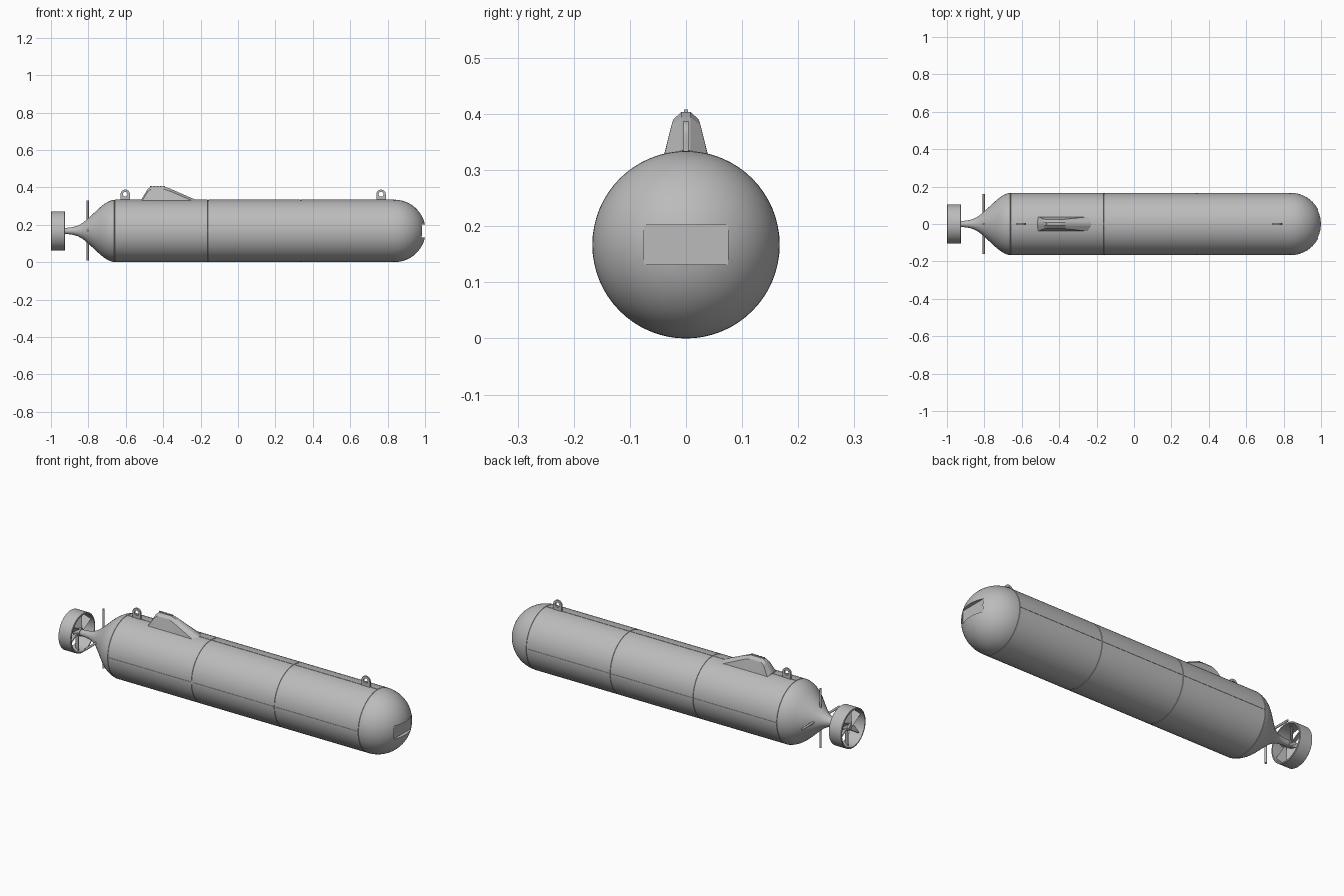
import bpy, bmesh, math
from mathutils import Vector, Matrix

cube = bpy.data.objects.get("Cube")
if cube:
    bpy.data.objects.remove(cube, do_unlink=True)

R, ZC, NOSE, TAIL = 0.167, 0.167, 0.836, -0.66

grey = bpy.data.materials.new("hull_grey")
grey.use_nodes = True
grey.diffuse_color = (0.5, 0.5, 0.5, 1)
grey.node_tree.nodes["Principled BSDF"].inputs["Base Color"].default_value = (0.5, 0.5, 0.5, 1)


def finish(bm, name):
    bmesh.ops.recalc_face_normals(bm, faces=bm.faces)
    mesh = bpy.data.meshes.new(name)
    bm.to_mesh(mesh)
    bm.free()
    obj = bpy.data.objects.new(name, mesh)
    bpy.context.collection.objects.link(obj)
    mesh.materials.append(grey)
    return obj


def smooth(obj, angle=30):
    bpy.ops.object.select_all(action='DESELECT')
    obj.select_set(True)
    bpy.context.view_layer.objects.active = obj
    bpy.ops.object.shade_smooth_by_angle(angle=math.radians(angle))


def revolve(name, profile, closed=False, steps=64):
    """Spin (x, radius) points round the hull axis."""
    bm = bmesh.new()
    verts = [bm.verts.new((x, 0, ZC + r)) for x, r in profile]
    pairs = list(zip(verts, verts[1:]))
    if closed:
        pairs.append((verts[-1], verts[0]))
    edges = [bm.edges.new(p) for p in pairs]
    bmesh.ops.spin(bm, geom=verts + edges, cent=(0, 0, ZC), axis=(1, 0, 0),
                   angle=math.tau, steps=steps)
    bmesh.ops.remove_doubles(bm, verts=bm.verts, dist=1e-5)
    return finish(bm, name)


def box(name, center, size, rot=None):
    bm = bmesh.new()
    bmesh.ops.create_cube(bm, size=1)
    bmesh.ops.scale(bm, vec=size, verts=bm.verts)
    bmesh.ops.transform(bm, matrix=Matrix.Translation(center) @ (rot or Matrix()), verts=bm.verts)
    return finish(bm, name)


def cut(obj, cutter):
    cutter.hide_render = True
    mod = obj.modifiers.new("cut", 'BOOLEAN')
    mod.operation, mod.solver, mod.object = 'DIFFERENCE', 'EXACT', cutter
    bpy.context.view_layer.objects.active = obj
    bpy.ops.object.modifier_apply(modifier=mod.name)
    bpy.data.objects.remove(cutter, do_unlink=True)


# Hull: tail cone, grooved cylinder and round nose
profile = [(-0.95, 0), (-0.95, 0.016), (-0.91, 0.017), (-0.88, 0.021), (-0.855, 0.029),
           (-0.83, 0.043), (-0.80, 0.068), (-0.735, 0.128), (-0.715, 0.144),
           (-0.695, 0.156), (-0.675, 0.164)]
for x in (TAIL, -0.16, 0.335, NOSE):
    profile += [(x - 0.002, R), (x - 0.001, R - 0.002), (x + 0.001, R - 0.002), (x + 0.002, R)]
for i in range(1, 17):
    a = math.pi / 2 * i / 16
    profile.append((NOSE + R * math.sin(a), R * math.cos(a) if i < 16 else 0))
hull = revolve("hull", profile)

# Long seams on top and both sides, and the sensor slot in the nose
seam_mid, seam_len = (TAIL + NOSE) / 2, NOSE - TAIL
for s in (-1, 1):
    cut(hull, box("seam_cutter", (seam_mid, s * R, ZC + 0.004), (seam_len, 0.004, 0.003)))
cut(hull, box("seam_cutter", (seam_mid, 0, ZC + R), (seam_len, 0.003, 0.004)))
cut(hull, box("slot_cutter", (1.03, 0, ZC), (0.1, 0.15, 0.07)))
smooth(hull)

# Propeller duct, hub and blades
duct = revolve("propeller_duct", [(-1, 0.103), (-0.998, 0.105), (-0.927, 0.105), (-0.925, 0.103),
                                  (-0.925, 0.097), (-1, 0.097)], closed=True)
smooth(duct)
hub = revolve("propeller_hub", [(-0.985, 0), (-0.983, 0.012), (-0.975, 0.02),
                                (-0.935, 0.02), (-0.93, 0)], steps=32)
smooth(hub)
for i in range(6):
    turn = Matrix.Rotation(math.tau * i / 6, 4, 'X')
    pitch = Matrix.Rotation(math.radians(35), 4, 'Z')
    offset = Matrix.Translation((0, 0, 0.057))
    box(f"propeller_blade_{i + 1}", (-0.96, 0, ZC), (0.045, 0.004, 0.085), turn @ offset @ pitch)

# Crossed thin rods through the tail cone
for name, axis in (("vertical_tail_rod", 'Z'), ("horizontal_tail_rod", 'X')):
    bm = bmesh.new()
    bmesh.ops.create_cone(bm, cap_ends=True, segments=16, radius1=0.006, radius2=0.006, depth=0.32)
    rot = Matrix.Rotation(math.pi / 2 if axis == 'X' else 0, 4, 'X')
    bmesh.ops.transform(bm, matrix=Matrix.Translation((-0.803, 0, ZC + 0.003)) @ rot, verts=bm.verts)
    smooth(finish(bm, name))


# Lifting eyes: arched plates with a round hole
def lifting_eye(name, x, outer=0.025, inner=0.013, thick=0.009, zc=0.363, n=32):
    bm = bmesh.new()
    rings = []
    for y in (-thick / 2, thick / 2):
        out, inn = [], []
        for i in range(n):
            a = math.tau * i / n
            c, s = math.cos(a), math.sin(a)
            # the lower half drops square into the hull
            low = s < -0.01
            ox = max(-1, min(1, c * 1.414)) * outer if low else c * outer
            oz = -0.04 * min(1, -s * 1.414) if low else s * outer
            out.append(bm.verts.new((x + ox, y, zc + oz)))
            inn.append(bm.verts.new((x + c * inner, y, zc + s * inner)))
        rings.append((out, inn))
    (o1, i1), (o2, i2) = rings
    for a, b in ((o1, i1), (o2, i2), (o1, o2), (i1, i2)):
        for i in range(n):
            j = (i + 1) % n
            bm.faces.new((a[i], a[j], b[j], b[i]))
    smooth(finish(bm, name))


lifting_eye("rear_lifting_eye", -0.603)
lifting_eye("front_lifting_eye", 0.765)

# Antenna fairing: chamfered ridge with sloped ends
bm = bmesh.new()
sections = []
for x, top in ((-0.515, 0.338), (-0.482, 0.392), (-0.465, 0.404), (-0.395, 0.404), (-0.365, 0.394), (-0.23, 0.335)):
    shoulder = max(top - 0.014, 0.322)
    half = 0.04 - 0.017 * max(0, shoulder - 0.33) / 0.06
    points = [(-0.04, 0.315), (-half, shoulder), (-0.008, top), (0.008, top), (half, shoulder), (0.04, 0.315)]
    sections.append([bm.verts.new((x, y, z)) for y, z in points])
for a, b in zip(sections, sections[1:]):
    for i in range(6):
        j = (i + 1) % 6
        bm.faces.new((a[i], a[j], b[j], b[i]))
bm.faces.new(sections[0])
bm.faces.new(sections[-1])
finish(bm, "antenna_fairing")

# Row of small contacts on the fairing
for i in range(5):
    box(f"fairing_contact_{i + 1}", (-0.465 + i * 0.0175, 0, 0.404), (0.009, 0.008, 0.008))
